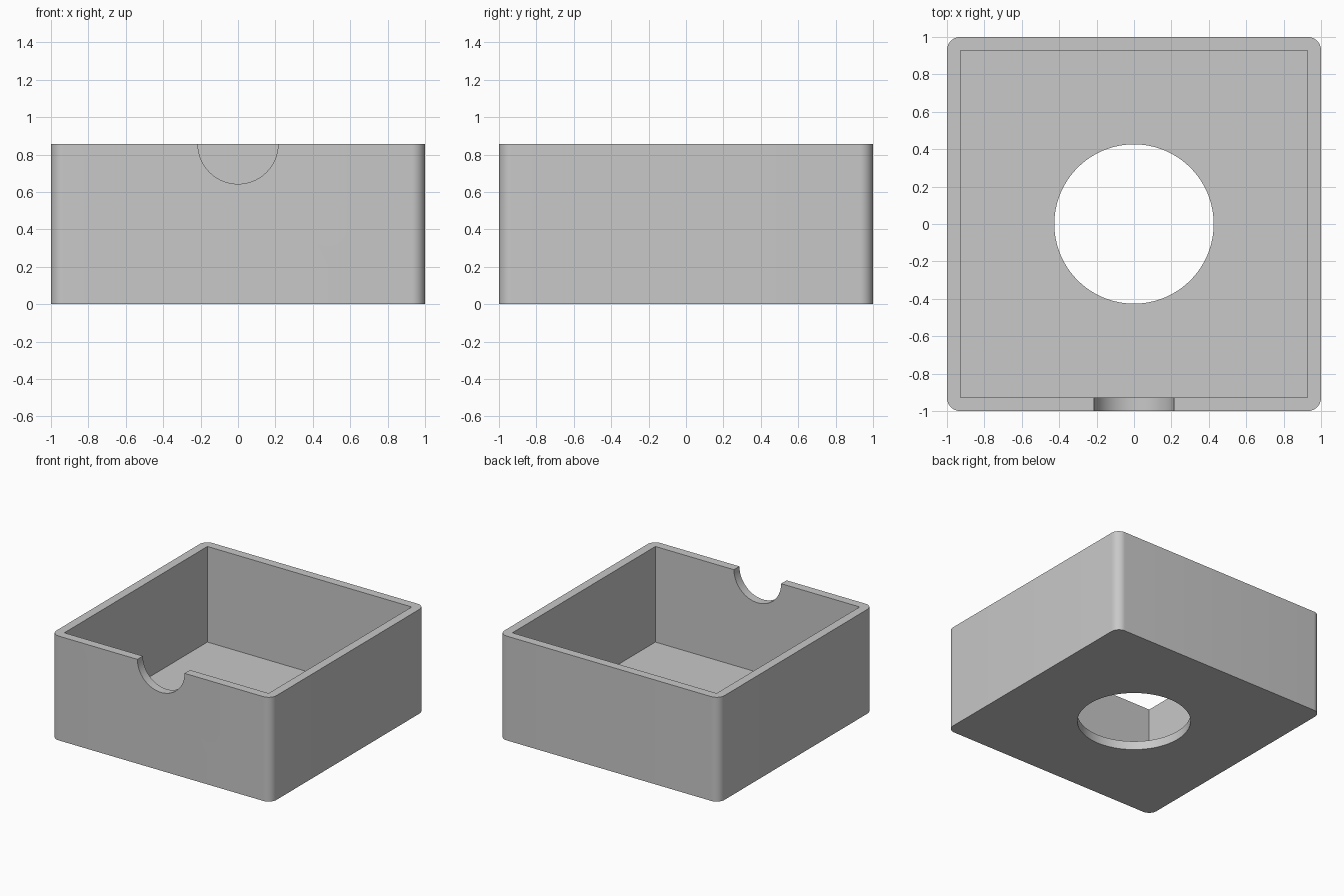
import bpy
import bmesh
from math import radians

if "Cube" in bpy.data.objects:
    bpy.data.objects.remove(bpy.data.objects["Cube"], do_unlink=True)

HEIGHT = 0.857
WALL = 0.0714
HOLE_RADIUS = 0.426
NOTCH_RADIUS = 0.2143

# Single grey plastic
grey = bpy.data.materials.new("plain grey")
grey.use_nodes = True
color = (0.58, 0.58, 0.58, 1)
grey.diffuse_color = color
grey.node_tree.nodes["Principled BSDF"].inputs["Base Color"].default_value = color


def add_block(name, width, bottom, top, corner=0):
    """Square block with optionally rounded vertical edges."""
    bm = bmesh.new()
    bmesh.ops.create_cube(bm, size=1)
    for v in bm.verts:
        v.co.x *= width
        v.co.y *= width
        v.co.z = top if v.co.z > 0 else bottom
    if corner:
        upright = [e for e in bm.edges
                   if abs(e.verts[0].co.z - e.verts[1].co.z) > 0.1]
        bmesh.ops.bevel(bm, geom=upright, offset=corner, segments=12,
                        profile=0.5, affect="EDGES")
    mesh = bpy.data.meshes.new(name)
    bm.to_mesh(mesh)
    bm.free()
    mesh.materials.append(grey)
    obj = bpy.data.objects.new(name, mesh)
    bpy.context.collection.objects.link(obj)
    return obj


def add_cylinder(name, radius, depth, location, rotation=(0, 0, 0)):
    bpy.ops.mesh.primitive_cylinder_add(vertices=96, radius=radius, depth=depth,
                                        location=location, rotation=rotation)
    obj = bpy.context.object
    obj.name = name
    obj.data.materials.append(grey)
    return obj


def cut(target, cutter):
    cutter.hide_render = True
    mod = target.modifiers.new(cutter.name, "BOOLEAN")
    mod.operation = "DIFFERENCE"
    mod.solver = "EXACT"
    mod.object = cutter
    bpy.ops.object.select_all(action="DESELECT")
    target.select_set(True)
    bpy.context.view_layer.objects.active = target
    bpy.ops.object.modifier_apply(modifier=mod.name)
    bpy.data.objects.remove(cutter, do_unlink=True)


# Outer shell with rounded upright corners
box = add_block("open_box", 2, 0, HEIGHT, corner=WALL)

# Square-cornered inside, round floor opening, half-round notch in the front wall
cut(box, add_block("cavity", 2 - 2 * WALL, WALL, HEIGHT + 0.2))
cut(box, add_cylinder("floor_opening", HOLE_RADIUS, 0.4, (0, 0, 0)))
cut(box, add_cylinder("front_notch", NOTCH_RADIUS, 0.4, (0, -1, HEIGHT),
                      (radians(90), 0, 0)))

bpy.ops.object.shade_smooth_by_angle(angle=radians(30))
